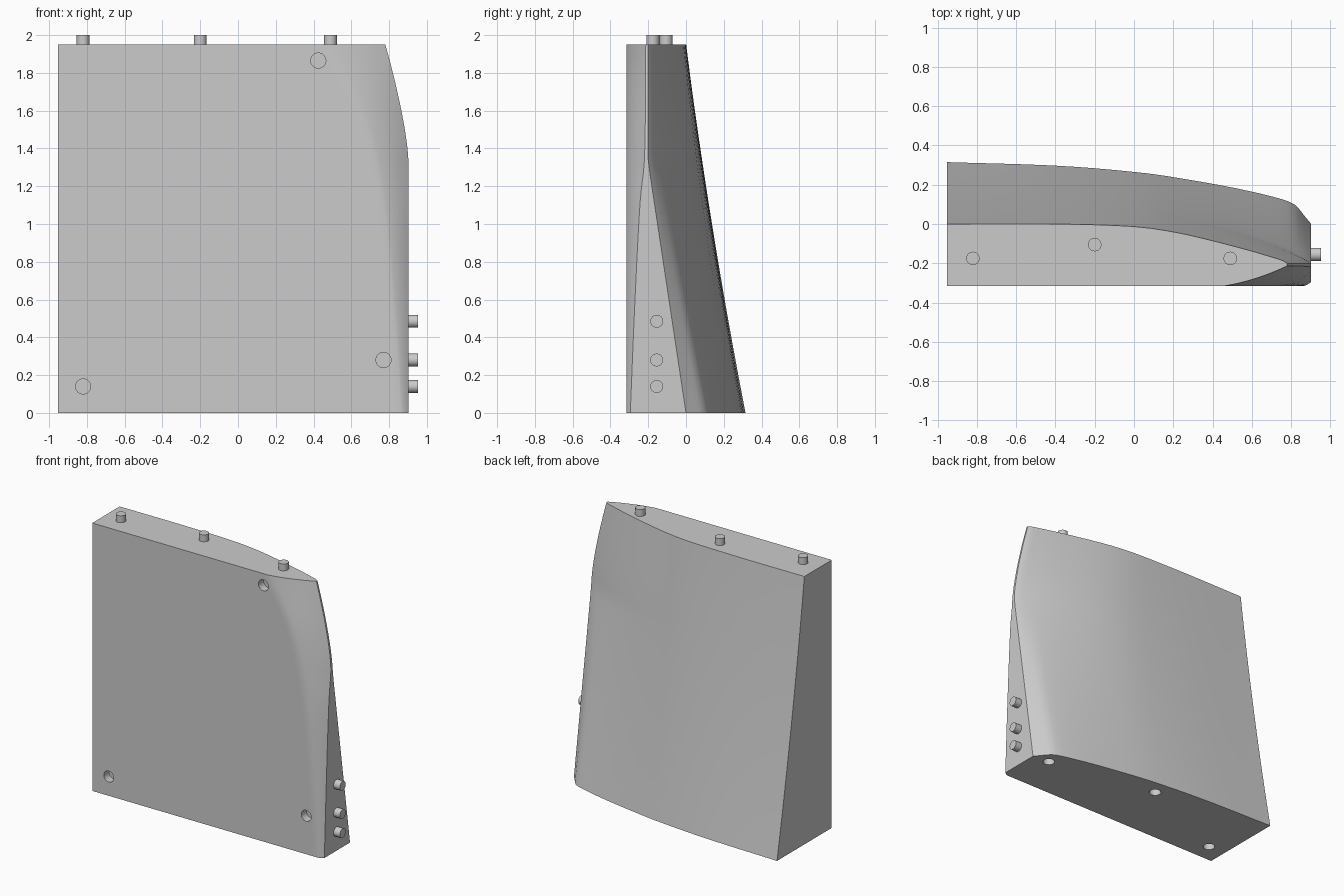
import bpy, bmesh, math
from mathutils import Matrix, Vector

old = bpy.data.objects.get("Cube")
if old:
    bpy.data.objects.remove(old)

LEFT, FRONT, TOP, BEND = -0.953, -0.315, 1.95, 1.34

grey = bpy.data.materials.new("light_grey")
grey.use_nodes = True
colour = (0.6, 0.6, 0.6, 1)
grey.diffuse_color = colour
grey.node_tree.nodes["Principled BSDF"].inputs["Base Color"].default_value = colour


def smooth_curve(points, x):
    """Smooth curve through (x, y) points."""
    n = len(points)
    i = max(k for k in range(n - 1) if k == 0 or points[k][0] <= x)

    def slope(k):
        a, b = points[max(k - 1, 0)], points[min(k + 1, n - 1)]
        return (b[1] - a[1]) / (b[0] - a[0])
    (x0, y0), (x1, y1) = points[i], points[i + 1]
    h = x1 - x0
    t = (x - x0) / h
    return ((2*t**3 - 3*t**2 + 1) * y0 + (t**3 - 2*t**2 + t) * h * slope(i)
            + (3*t**2 - 2*t**3) * y1 + (t**3 - t**2) * h * slope(i + 1))


# Back curve at the bottom and the top, as depth against share of the width
BACK_LOW = [(0, .315), (.318, .295), (.549, .258), (.665, .225), (.78, .187),
            (.896, .138), (.954, .1), (.98, .045), (1, 0)]
BACK_HIGH = [(0, 0), (.318, 0), (.549, -.013), (.665, -.04), (.78, -.085),
             (.896, -.138), (.954, -.168), (.985, -.185), (1, -.2)]
# Where the flat front ends, and the front corner of the side face, by height
FLAT_END = [(0, .865), (.5, .83), (1.13, .765), (1.6, .65), (TOP, .46)]
SIDE_FRONT = [(0, -.295), (.6, -.27), (1.13, -.242), (BEND, -.22), (TOP, -.213)]
SHARES = [i / 20 for i in range(18)] + [.88, .91, .935, .954, .968, .98, .99, 1]


def section(z):
    t = z / TOP
    right = 0.902 - 0.122 * max(0, (z - BEND) / (TOP - BEND)) ** 1.4
    fx, sy = smooth_curve(FLAT_END, z), smooth_curve(SIDE_FRONT, z)
    pts = [(LEFT, FRONT), (fx - .04, FRONT)]
    # rounded front corner
    cx, cy = (fx + right) / 2, FRONT + .25 * (sy - FRONT)
    for i in range(9):
        u = i / 8
        pts.append(((1-u)**2 * fx + 2*u*(1-u) * cx + u*u * right,
                    (1-u)**2 * FRONT + 2*u*(1-u) * cy + u*u * sy))
    # back curve, from the side face round to the left
    for s in reversed(SHARES):
        body = t + .2 * t * (1 - t)
        edge = min(1, 1.47 * t)
        w = body + (edge - body) * s ** 5
        y = (1 - w) * smooth_curve(BACK_LOW, s) + w * smooth_curve(BACK_HIGH, s)
        pts.append((LEFT + s * (right - LEFT), y))
    return pts


def finish(name, bm):
    bmesh.ops.recalc_face_normals(bm, faces=bm.faces)
    mesh = bpy.data.meshes.new(name)
    bm.to_mesh(mesh)
    bm.free()
    mesh.materials.append(grey)
    obj = bpy.data.objects.new(name, mesh)
    bpy.context.collection.objects.link(obj)
    return obj


def add_cylinder(bm, centre, axis, radius, length):
    turn = Vector(axis).to_track_quat('Z', 'Y').to_matrix().to_4x4()
    bmesh.ops.create_cone(bm, cap_ends=True, segments=32, radius1=radius,
                          radius2=radius, depth=length,
                          matrix=Matrix.Translation(centre) @ turn)


def shade(obj):
    bpy.ops.object.select_all(action='DESELECT')
    obj.select_set(True)
    bpy.context.view_layer.objects.active = obj
    bpy.ops.object.shade_smooth_by_angle(angle=math.radians(30))


# Body: stacked sections
bm = bmesh.new()
heights = [BEND * i / 18 for i in range(18)]
heights += [BEND + (TOP - BEND) * i / 12 for i in range(13)]
rings = [[bm.verts.new((x, y, z)) for x, y in section(z)] for z in heights]
for a, b in zip(rings, rings[1:]):
    for i in range(len(a)):
        j = (i + 1) % len(a)
        bm.faces.new((a[i], a[j], b[j], b[i]))
bm.faces.new(rings[0])
bm.faces.new(rings[-1])
body = finish("body", bm)

# Round sockets in the front and the underside
bm = bmesh.new()
for x, z in [(-.82, .14), (.77, .28), (.425, 1.865)]:
    add_cylinder(bm, (x, FRONT, z), (0, 1, 0), .04, .12)
for x, y in [(-.816, -.175), (-.056, .157), (.77, .01)]:
    add_cylinder(bm, (x, y, 0), (0, 0, 1), .04, .12)
cutter = finish("socket_cutter", bm)
cutter.hide_render = True
cut = body.modifiers.new("sockets", 'BOOLEAN')
cut.operation, cut.solver, cut.object = 'DIFFERENCE', 'EXACT', cutter
bpy.context.view_layer.objects.active = body
bpy.ops.object.modifier_apply(modifier=cut.name)
bpy.data.objects.remove(cutter)
shade(body)

# Pegs on the top and on the side
pegs = [("top_peg", (x, y, TOP), (0, 0, 1))
        for x, y in [(-.82, -.175), (-.2, -.105), (.49, -.175)]]
pegs += [("side_peg", (.902, -.155, z), (1, 0, 0)) for z in (.14, .28, .485)]
for name, centre, axis in pegs:
    bm = bmesh.new()
    add_cylinder(bm, Vector(centre) + Vector(axis) * .015, axis, .034, .07)
    shade(finish(name, bm))
